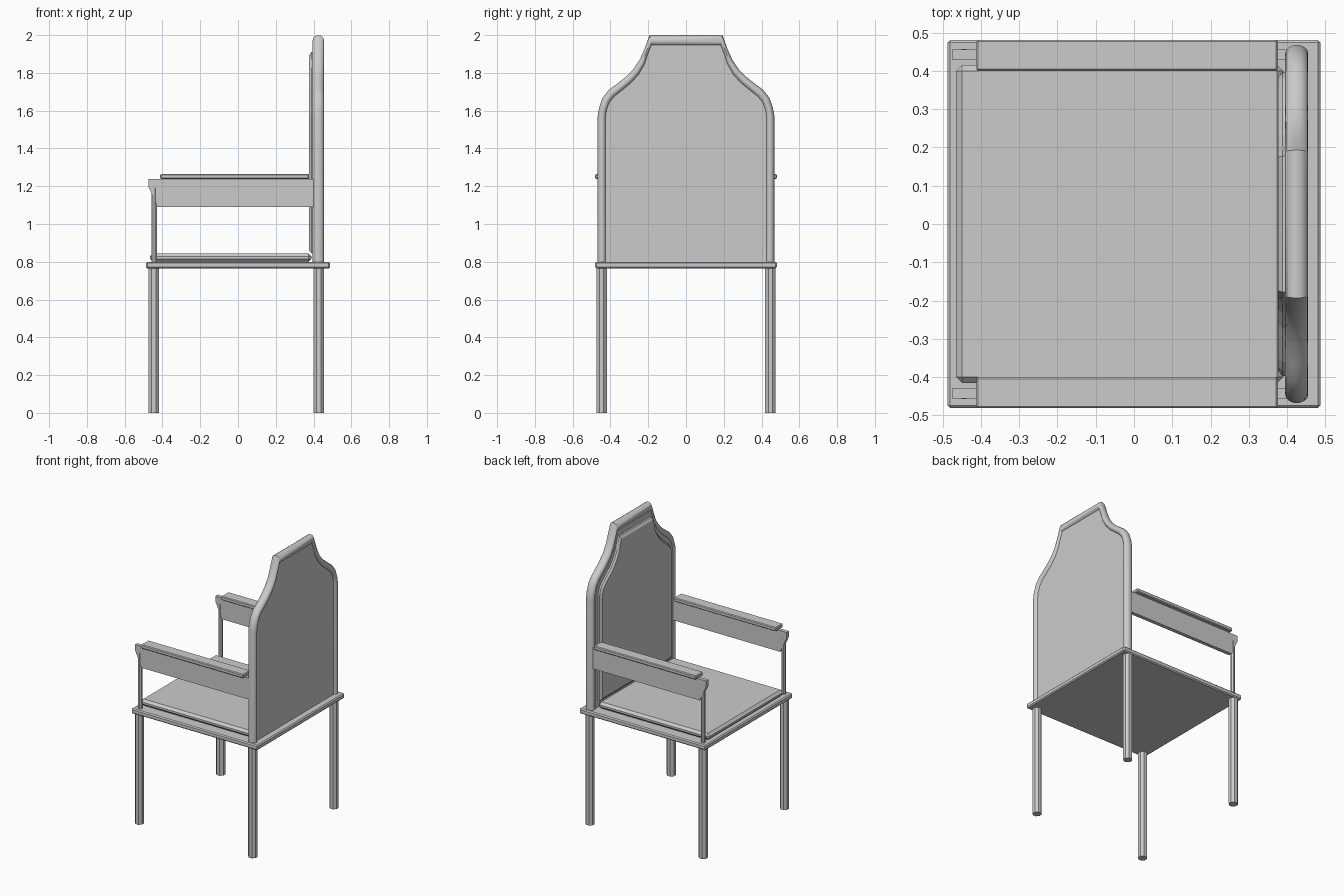
import bpy, bmesh, math
from mathutils import Vector, Matrix

if "Cube" in bpy.data.objects:
    bpy.data.objects.remove(bpy.data.objects["Cube"], do_unlink=True)

grey = bpy.data.materials.new("plain grey")
grey.use_nodes = True
grey.diffuse_color = (0.6, 0.6, 0.6, 1)
grey.node_tree.nodes["Principled BSDF"].inputs["Base Color"].default_value = (0.6, 0.6, 0.6, 1)


def finish(name, bm, smooth=False):
    bmesh.ops.recalc_face_normals(bm, faces=bm.faces)
    mesh = bpy.data.meshes.new(name)
    bm.to_mesh(mesh)
    bm.free()
    mesh.materials.append(grey)
    obj = bpy.data.objects.new(name, mesh)
    bpy.context.collection.objects.link(obj)
    if smooth:
        bpy.ops.object.select_all(action='DESELECT')
        obj.select_set(True)
        bpy.context.view_layer.objects.active = obj
        bpy.ops.object.shade_smooth_by_angle(angle=math.radians(35))
    return obj


def box(name, low, high, bevel):
    low, high = Vector(low), Vector(high)
    bm = bmesh.new()
    bmesh.ops.create_cube(bm, size=1)
    bmesh.ops.scale(bm, vec=high - low, verts=bm.verts)
    bmesh.ops.translate(bm, vec=(low + high) / 2, verts=bm.verts)
    bmesh.ops.bevel(bm, geom=bm.edges[:], offset=bevel, segments=1, affect='EDGES')
    return finish(name, bm)


def rod(name, x, y, z0, z1, radius):
    bm = bmesh.new()
    turn = Matrix.Translation((x, y, (z0 + z1) / 2)) @ Matrix.Rotation(math.pi / 8, 4, 'Z')
    bmesh.ops.create_cone(bm, cap_ends=True, segments=8, radius1=radius, radius2=radius,
                          depth=z1 - z0, matrix=turn)
    return finish(name, bm)


def loft(name, rings, closed=False, smooth=False):
    """Join rings of equal length; cap the ends, or wrap the last to the first."""
    bm = bmesh.new()
    loops = [[bm.verts.new(p) for p in ring] for ring in rings]
    pairs = list(zip(loops, loops[1:]))
    if closed:
        pairs.append((loops[-1], loops[0]))
    else:
        bm.faces.new(loops[0])
        bm.faces.new(loops[-1])
    count = len(loops[0])
    for a, b in pairs:
        for i in range(count):
            j = (i + 1) % count
            bm.faces.new((a[i], a[j], b[j], b[i]))
    return finish(name, bm, smooth)


# Half outline of the backrest frame (y, z): outer and inner edges
OUTER = [(.468, .80), (.468, 1.57), (.46, 1.615), (.442, 1.667), (.41, 1.709),
         (.368, 1.74), (.32, 1.778), (.278, 1.82), (.246, 1.868), (.22, 1.926), (.193, 2.0)]
INNER = [(.422, .80), (.422, 1.57), (.418, 1.60), (.404, 1.64), (.378, 1.672),
         (.338, 1.704), (.29, 1.743), (.248, 1.79), (.218, 1.843), (.203, 1.89), (.183, 1.942)]


def outline(x, t, floor=.80):
    """Backrest outline at depth x, moved inward by t frame widths."""
    half = [(a + (c - a) * t, max(b + (d - b) * t, floor))
            for (a, b), (c, d) in zip(OUTER, INNER)]
    return [(x, y, z) for y, z in half] + [(x, -y, z) for y, z in reversed(half)]


# Backrest: rounded frame, panel and chamfered cushion
SIDES = 16
strands = []
for k in range(SIDES):
    angle = 2 * math.pi * k / SIDES
    strands.append(outline(.425 + .03 * math.sin(angle), .5 - .5 * math.cos(angle)))
loft("back_frame", [list(ring) for ring in zip(*strands)], smooth=True)
loft("back_panel", [outline(.40, .9), outline(.44, .9)])
loft("back_cushion", [outline(.41, 1.55, .845), outline(.388, 1.55, .845),
                      outline(.376, 1.85, .86)])

# Seat slab and cushion
box("seat_base", (-.487, -.481, .765), (.487, .481, .80), .007)
box("seat_cushion", (-.465, -.415, .80), (.39, .415, .845), .016)

# Legs, and an arm on each side
for side, s in (("left", 1), ("right", -1)):
    rod(f"front_leg_{side}", -.446, s * .447, 0, .77, .03)
    rod(f"back_leg_{side}", .427, s * .447, 0, .77, .03)
    rod(f"arm_post_{side}", -.444, s * .443, .79, 1.19, .015)
    profile = [(-.475, 1.238), (-.475, 1.20), (-.425, 1.09), (.415, 1.09), (.415, 1.238)]
    loft(f"arm_rail_{side}", [[(x, s * y, z) for x, z in profile] for y in (.43, .456)])
    y0, y1 = sorted((s * .40, s * .481))
    box(f"armrest_{side}", (-.412, y0, 1.238), (.376, y1, 1.265), .005)
